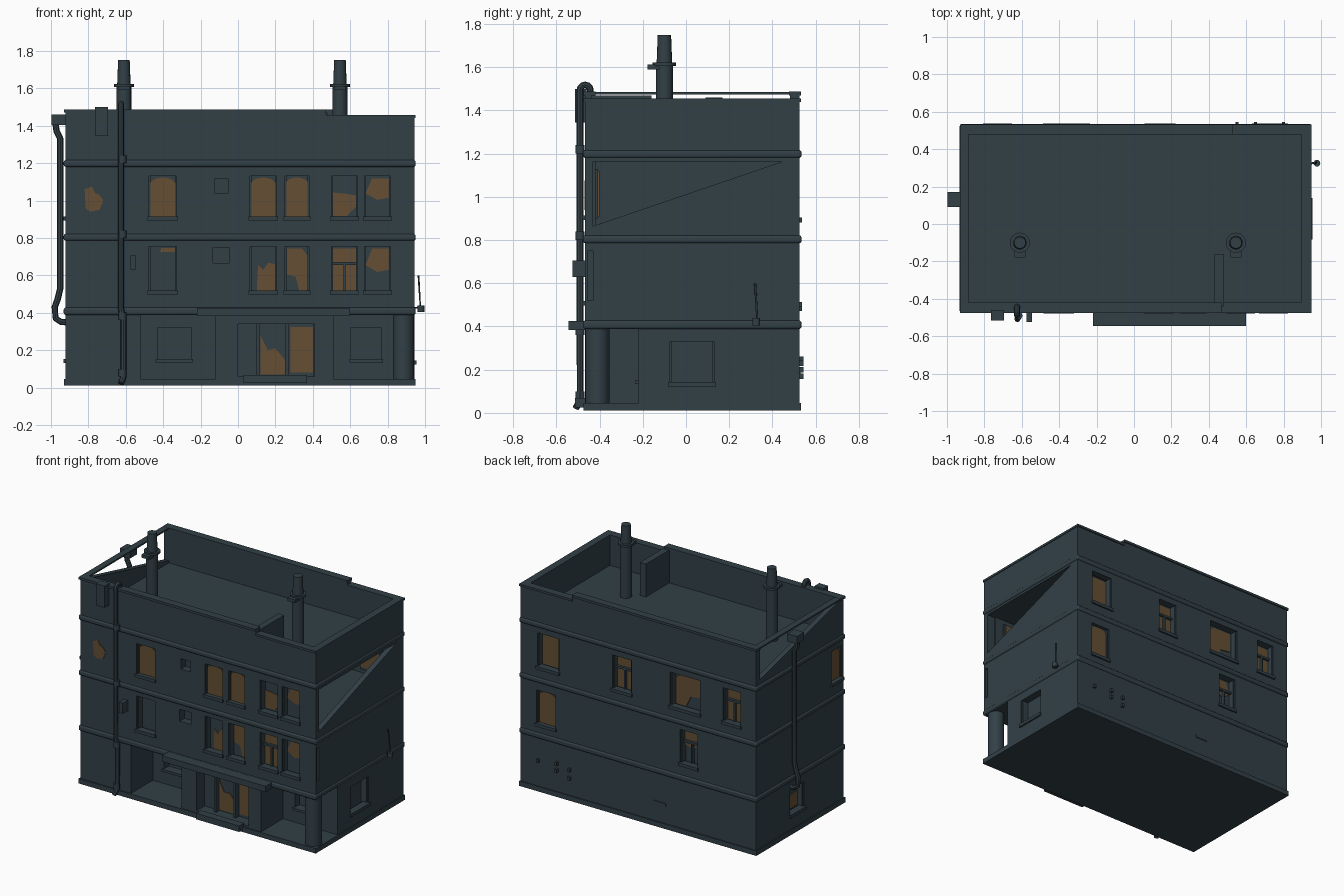
import bpy, bmesh, math
from mathutils import Vector

cube = bpy.data.objects.get("Cube")
if cube:
    bpy.data.objects.remove(cube, do_unlink=True)


def material(name, rgb):
    m = bpy.data.materials.new(name)
    m.use_nodes = True
    m.diffuse_color = (*rgb, 1)
    m.node_tree.nodes["Principled BSDF"].inputs["Base Color"].default_value = (*rgb, 1)
    return m


SLATE = material("slate_wall", (0.032, 0.051, 0.062))
OCHRE = material("ochre_interior", (0.13, 0.078, 0.034))

# Outer wall planes
X0, X1, Y0, Y1 = -0.922, 0.943, -0.467, 0.525


def finish(name, bm, mat):
    bmesh.ops.recalc_face_normals(bm, faces=bm.faces[:])
    me = bpy.data.meshes.new(name)
    bm.to_mesh(me)
    bm.free()
    if mat:
        me.materials.append(mat)
    ob = bpy.data.objects.new(name, me)
    bpy.context.collection.objects.link(ob)
    return ob


def activate(ob):
    bpy.ops.object.select_all(action='DESELECT')
    ob.select_set(True)
    bpy.context.view_layer.objects.active = ob


def smooth(ob):
    activate(ob)
    bpy.ops.object.shade_smooth_by_angle(angle=math.radians(40))


def add_box(bm, x0, x1, y0, y1, z0, z1):
    verts = bmesh.ops.create_cube(bm, size=1)["verts"]
    for v in verts:
        v.co = Vector(((x0 + x1) / 2 + v.co.x * (x1 - x0),
                       (y0 + y1) / 2 + v.co.y * (y1 - y0),
                       (z0 + z1) / 2 + v.co.z * (z1 - z0)))


def box(name, *dims, bevel=0):
    bm = bmesh.new()
    add_box(bm, *dims)
    ob = finish(name, bm, SLATE)
    if bevel:
        mod = ob.modifiers.new("round", 'BEVEL')
        mod.width, mod.segments = bevel, 3
        smooth(ob)
    return ob


def cylinder(name, x, y, z0, z1, r0, r1=None, sides=16):
    bm = bmesh.new()
    bmesh.ops.create_cone(bm, cap_ends=True, segments=sides, radius1=r0,
                          radius2=r1 or r0, depth=z1 - z0)
    bmesh.ops.translate(bm, verts=bm.verts[:], vec=(x, y, (z0 + z1) / 2))
    smooth(finish(name, bm, SLATE))


def pipe(name, points, radius):
    cu = bpy.data.curves.new(name, 'CURVE')
    cu.dimensions = '3D'
    cu.bevel_depth, cu.bevel_resolution, cu.use_fill_caps = radius, 2, True
    sp = cu.splines.new('POLY')
    sp.points.add(len(points) - 1)
    for p, co in zip(sp.points, points):
        p.co = (*co, 1)
    cu.materials.append(SLATE)
    ob = bpy.data.objects.new(name, cu)
    bpy.context.collection.objects.link(ob)
    activate(ob)
    bpy.ops.object.convert(target='MESH')
    smooth(bpy.context.object)


def on_face(face, u, d):
    """Place a point along a facade at outward distance d."""
    return {"front": (u, Y0 - d), "back": (u, Y1 + d),
            "left": (X1 + d, u), "right": (X0 - d, u)}[face]


def face_dims(face, u0, u1, d0, d1, z0, z1):
    a, b = on_face(face, u0, d0), on_face(face, u1, d1)
    return (min(a[0], b[0]), max(a[0], b[0]), min(a[1], b[1]), max(a[1], b[1]), z0, z1)


def prism(face, outline, d0, d1):
    """Solid with a (u, z) outline, between two depths of a facade."""
    bm = bmesh.new()
    rings = [[bm.verts.new((*on_face(face, u, e), z)) for u, z in outline] for e in (d0, d1)]
    for ring in rings:
        bm.faces.new(ring)
    for i in range(len(outline)):
        j = (i + 1) % len(outline)
        bm.faces.new((rings[0][i], rings[0][j], rings[1][j], rings[1][i]))
    return bm


def plate(name, face, outline, d, mat, thick=0.006):
    return finish(name, prism(face, outline, d, d + thick), mat)


def cut(walls, bm):
    """Cut a bmesh out of finished walls."""
    cutter = finish("opening_cutter", bm, None)
    cutter.hide_render = True
    for wall in walls:
        mod = wall.modifiers.new("openings", 'BOOLEAN')
        mod.object, mod.operation, mod.solver = cutter, 'DIFFERENCE', 'EXACT'
        activate(wall)
        bpy.ops.object.modifier_apply(modifier=mod.name)
    bpy.data.objects.remove(cutter, do_unlink=True)


# Ochre areas seen in a window, as fractions of its width and height
ARCH = [(.04, .06), (.96, .06)] + [
    (.5 + .46 * math.cos(t * math.pi / 8), .82 + .15 * math.sin(t * math.pi / 8)) for t in range(9)]
GLIMPSE = {
    "arch": ARCH, "dark": None,
    "full": [(.05, .05), (.95, .05), (.95, .95), (.05, .95)],
    "low": [(.25, .02), (.95, .02), (.95, .62), (.7, .65), (.5, .5), (.3, .6)],
    "high": [(.1, .4), (.45, .35), (.6, .05), (.95, .05), (.95, .8), (.7, .95), (.1, .95)],
    "corner": [(.05, .08), (.6, .08), (.95, .3), (.95, .55), (.45, .6), (.05, .62)],
    "top": [(.05, .6), (.5, .45), (.95, .5), (.95, .95), (.3, .95)],
    "slit": [(.4, .88), (.95, .88), (.95, .97), (.45, .97)],
}
cuts = bmesh.new()


def window(face, u0, u1, z0, z1, style, bars=False):
    """Recess, pane, ochre glimpse, frame, sill and optional glazing bars."""
    inset, w, h = -0.03 if style == "arch" else -0.06, u1 - u0, z1 - z0
    add_box(cuts, *face_dims(face, u0, u1, inset, 0.03, z0, z1))
    plate("window_pane", face, [(u0, z0), (u1, z0), (u1, z1), (u0, z1)], inset, SLATE)
    if GLIMPSE[style]:
        plate("window_interior", face, [(u0 + a * w, z0 + b * h) for a, b in GLIMPSE[style]],
              inset + .006, OCHRE)
    if bars:
        box("transom", *face_dims(face, u0, u1, inset, -.03, z0 + h * .6, z0 + h * .66))
        box("mullion", *face_dims(face, u0 + w * .46, u0 + w * .54, inset, -.03, z0, z0 + h * .6))
    if w > .1:
        for a, b in ((u0, u0 + .008), (u1 - .008, u1)):
            box("window_frame", *face_dims(face, a, b, inset, -.01, z0, z1))
        box("window_sill", *face_dims(face, u0 - .008, u1 + .008, -.04, .012, z0 - .008, z0 + .014))


# Wall masses: recessed ground floor with a corner porch, and two upper floors
core = box("ground_floor_core", X0, X1, -0.22, Y1, .03, .4)
shopfront = box("entrance_block", -.12, .51, Y0, -.2, .03, .4)
box("ground_side_block", X0, -.52, Y0, -.2, .03, .4)
upper = box("upper_floors", X0, X1, Y0, Y1, .4, 1.2)

# Front windows of both floors
for (u0, u1), s2, s1, bars in zip(
        ((-.475, -.33), (.065, .205), (.25, .38), (.5, .64), (.675, .815)),
        ("arch", "arch", "arch", "corner", "top"),
        ("slit", "low", "high", "full", "top"), (False, False, False, True, False)):
    window("front", u0, u1, .9, 1.13, s2)
    window("front", u0, u1, .505, .755, s1, bars)
window("front", -.125, -.05, 1.04, 1.115, "dark")
window("front", -.135, -.045, .665, .75, "dark")
# Back windows
for u, w, z, s, bars in ((.725, .17, .89, "full", False), (.14, .15, .89, "full", True),
                         (-.36, .235, .89, "high", False), (-.73, .14, .89, "full", True),
                         (.74, .15, .48, "arch", False), (-.39, .14, .5, "top", True)):
    window("back", u - w / 2, u + w / 2, z, z + .25, s, bars)
# Side windows
window("left", -.455, -.43, .52, .75, "dark")
window("right", -.45, -.33, .9, 1.14, "arch")
window("left", -.075, .13, .13, .33, "dark")
window("right", -.02, .14, .14, .33, "corner")

# Ground floor recess windows and entrance
for x0, x1 in ((-.43, -.25), (.605, .765)):
    add_box(cuts, x0, x1, -.25, -.16, .15, .32)
    box("recess_window_pane", x0, x1, -.166, -.158, .15, .32)
    box("recess_window_sill", x0 - .01, x1 + .01, -.235, -.19, .135, .152)
add_box(cuts, 0, .41, Y0 - .05, Y0 + .09, .06, .34)
plate("entrance_interior_low", "front",
      [(.12, .07), (.25, .07), (.25, .15), (.2, .21), (.16, .2), (.12, .28)], -.089, OCHRE)
plate("entrance_door", "front", [(.28, .08), (.4, .08), (.4, .325), (.28, .325)], -.089, OCHRE)
for x in (.1, .255, .4):
    box("entrance_post", x, x + .018, Y0 + .05, Y0 + .09, .06, .34)
cut((core, shopfront, upper), cuts)

# Open corner room on the top floor, seen through a broken triangle of side wall
room = bmesh.new()
add_box(room, .45, .905, -.42, .48, .86, 1.165)
cut((upper,), room)
cut((upper,), prism("left", [(-.43, .865), (-.43, 1.165), (.45, 1.165)], -.06, .03))
for face, u0, u1 in (("front", .51, .63), ("front", .685, .805), ("back", .65, .8)):
    plate("room_window_inside", face, [(u0, .91), (u1, .91), (u1, 1.12), (u0, 1.12)], -.066, OCHRE)

# Plinth, string courses, canopy, step and porch column
box("plinth", -.93, .948, -.475, .533, .01, .045)
for z0, z1 in ((.388, .428), (.785, .822), (1.18, 1.217)):
    box("string_course", -.932, .95, -.477, .535, z0, z1, bevel=.012)
box("entrance_canopy", -.22, .6, -.545, -.46, .383, .425)
box("entrance_step", .03, .37, -.515, -.46, .025, .068)
cylinder("porch_column", .885, -.41, .03, .4, .056)

# Roof, parapet and coping; one side of the parapet has fallen in a slope
box("roof_deck", X0, X1, Y0, Y1, 1.19, 1.235)
for name, x0, x1, y0, y1, top in (
        ("front_parapet", X0, .47, Y0, -.425, 1.485), ("front_parapet_low", .47, X1, Y0, -.425, 1.455),
        ("back_parapet", X0, .53, .482, Y1, 1.485), ("back_parapet_low", .53, X1, .482, Y1, 1.455),
        ("left_parapet", .9, X1, -.425, .482, 1.455)):
    box(name, x0, x1, y0, y1, 1.2, top)
plate("right_parapet", "right", [(-.425, 1.2), (.482, 1.2), (.482, 1.25), (-.425, 1.47)],
      -.037, SLATE, .037)
box("right_coping", -.93, -.885, -.475, .533, 1.475, 1.486)
for y0, y1, split in ((-.475, -.42, .47), (.478, .533, .53)):
    box("long_coping", -.93, split, y0, y1, 1.47, 1.487)
    box("low_coping", split, .948, y0, y1, 1.44, 1.456)
box("left_coping", .895, .948, -.475, .533, 1.44, 1.456)
box("roof_stub_wall", .43, .478, -.44, -.16, 1.23, 1.47)

# Chimneys
for x in (-.61, .545):
    cylinder("chimney_stack", x, -.1, 1.22, 1.62, .04)
    cylinder("chimney_flange", x, -.1, 1.607, 1.622, .054)
    cylinder("chimney_pot", x, -.1, 1.62, 1.75, .036, .031)
    box("chimney_spout", x - .03, x + .03, -.178, -.12, 1.59, 1.612)

# Front drainpipe with a hooked top, collars and wall boxes
hook = [(-.625, -.467 + .024 * math.cos(t * math.pi / 6), 1.494 + .024 * math.sin(t * math.pi / 6))
        for t in range(7)]
pipe("front_drainpipe", [(-.625, -.443, 1.44)] + hook + [
     (-.625, -.49, .42), (-.612, -.49, .36), (-.612, -.49, .06), (-.625, -.51, .022)], .016)
for z in (.06, .36, .8, 1.2):
    cylinder("drainpipe_collar", -.618, -.49, z, z + .04, .021)
box("front_hopper", -.765, -.695, -.515, -.46, 1.345, 1.5)
box("meter_box", -.575, -.545, -.525, -.46, .63, .705)

# Side drainpipe with hopper and swept foot
box("side_hopper", -.998, -.92, .09, .17, 1.405, 1.46)
pipe("side_drainpipe", [(-.975, .13, 1.41), (-.97, .13, 1.37), (-.95, .13, 1.33), (-.95, .13, .53),
     (-.965, .13, .47), (-.98, .13, .43), (-.975, .13, .37), (-.945, .13, .35), (-.92, .13, .35)], .017)

# Aerial on the left side
pipe("side_aerial", [(.93, .32, .425), (.975, .33, .43), (.965, .32, .6)], .005)
cylinder("aerial_base", .978, .325, .405, .44, .018)

# Small fittings on the back
for x, z in ((.55, .23), (.65, .2), (.8, .23), (.65, .25), (.55, .17)):
    box("back_fitting", x - .008, x + .008, .52, .545, z - .012, z + .012)
plate("back_vent", "back", [(-.21, .17), (-.11, .17), (-.11, .19), (-.21, .19)], 0, SLATE)

# Broken patch in the front wall
plate("wall_patch", "front", [(-.82, 1.06), (-.815, .96), (-.79, .94), (-.74, .95), (-.72, 1.0),
      (-.74, 1.03), (-.765, 1.04), (-.78, 1.075)], 0, OCHRE, .003)
